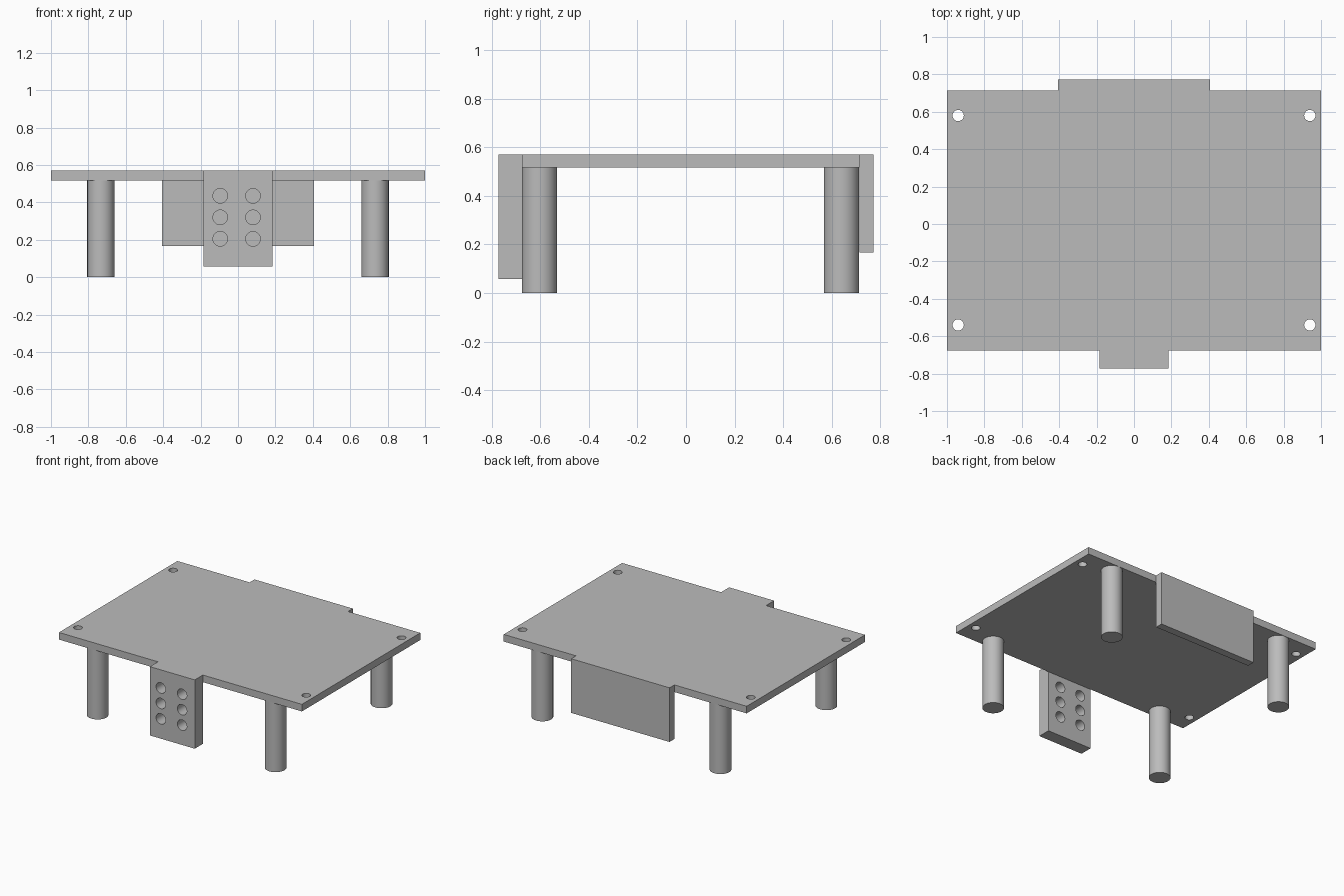
import bpy

cube = bpy.data.objects.get("Cube")
if cube:
    bpy.data.objects.remove(cube, do_unlink=True)

# Single grey material
GREY = (0.5, 0.5, 0.5, 1.0)
grey = bpy.data.materials.new("plain grey")
grey.use_nodes = True
grey.diffuse_color = GREY
grey.node_tree.nodes["Principled BSDF"].inputs["Base Color"].default_value = GREY


def box(name, low, high):
    centre = [(a + b) / 2 for a, b in zip(low, high)]
    bpy.ops.mesh.primitive_cube_add(size=1, location=centre)
    ob = bpy.context.object
    ob.name = name
    ob.scale = [b - a for a, b in zip(low, high)]
    bpy.ops.object.transform_apply(location=False, rotation=False, scale=True)
    ob.data.materials.append(grey)
    return ob


def cylinder(name, centre, radius, depth, rotation=(0, 0, 0), sides=48):
    bpy.ops.mesh.primitive_cylinder_add(vertices=sides, radius=radius, depth=depth,
                                        location=centre, rotation=rotation)
    ob = bpy.context.object
    ob.name = name
    ob.data.materials.append(grey)
    return ob


def smooth(ob):
    bpy.ops.object.select_all(action='DESELECT')
    ob.select_set(True)
    bpy.context.view_layer.objects.active = ob
    bpy.ops.object.shade_smooth_by_angle()


def drill(ob, cutters):
    # Cut every hole, then discard the cutters
    for cutter in cutters:
        cutter.hide_render = True
        mod = ob.modifiers.new("hole", 'BOOLEAN')
        mod.operation = 'DIFFERENCE'
        mod.solver = 'EXACT'
        mod.object = cutter
        bpy.context.view_layer.objects.active = ob
        bpy.ops.object.modifier_apply(modifier=mod.name)
        bpy.data.objects.remove(cutter, do_unlink=True)
    smooth(ob)


TOP, UNDER = 0.57, 0.517
FRONT, BACK = -0.677, 0.715

# Table top with a mounting hole near each corner
board = box("table_top", (-1, FRONT, UNDER), (1, BACK, TOP))
drill(board, [cylinder("corner_hole_cutter", (x, y, TOP), 0.03, 0.3)
              for x in (-0.94, 0.94) for y in (-0.54, 0.58)])

# Front plate with two columns of three holes
front = box("front_plate", (-0.185, -0.772, 0.058), (0.185, FRONT, TOP))
drill(front, [cylinder("plate_hole_cutter", (x, -0.72, z), 0.039, 0.3, (1.5708, 0, 0))
              for x in (-0.095, 0.08) for z in (0.205, 0.32, 0.435)])

# Plain back plate
box("back_plate", (-0.405, BACK, 0.167), (0.405, 0.772, TOP))

# Four round legs
for side, x in (("right", -0.733), ("left", 0.733)):
    for end, y in (("front", -0.604), ("back", 0.641)):
        smooth(cylinder(f"{end}_{side}_leg", (x, y, UNDER / 2), 0.073, UNDER))
